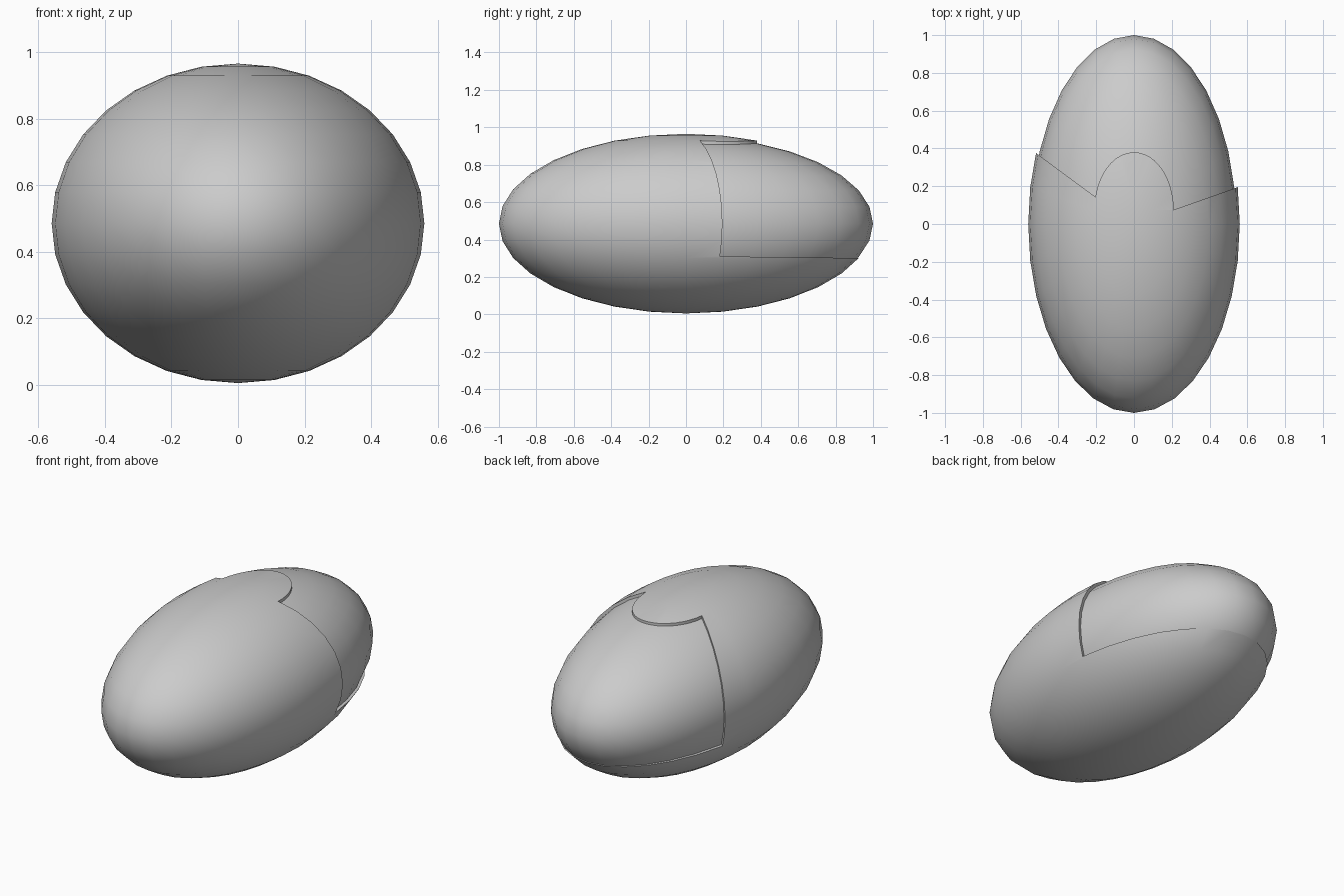
import bpy, bmesh
from math import sin, cos, radians

if "Cube" in bpy.data.objects:
    bpy.data.objects.remove(bpy.data.objects["Cube"])


def ellipsoid(name, size, z):
    bpy.ops.mesh.primitive_uv_sphere_add(segments=32, ring_count=16, radius=1)
    ob = bpy.context.object
    ob.name = name
    for v in ob.data.vertices:
        v.co.x *= size[0]
        v.co.y *= size[1]
        v.co.z = v.co.z * size[2] + z
    bpy.ops.object.shade_smooth()
    return ob


# Inner body, exposed at the upper back
ellipsoid("inner_body", (0.541, 1.0, 0.464), 0.485)

# Outer shell
shell = ellipsoid("outer_shell", (0.56, 1.0, 0.48), 0.485)

# Cutter: plan outline with the rounded tongue, extruded upward
outline = [(0.85, 1.3), (0.85, 0.301), (0.21, 0.075)]
for i in range(1, 21):
    t = radians(167 * i / 20)
    outline.append((0.21 * cos(t), 0.075 + 0.305 * sin(t)))
outline += [(-0.85, 0.62), (-0.85, 1.3)]

bm = bmesh.new()
face = bm.faces.new([bm.verts.new((x, y, 0.312 - 0.012 * y)) for x, y in outline])
top = bmesh.ops.extrude_face_region(bm, geom=[face])["geom"]
bmesh.ops.translate(bm, vec=(0, 0, 1), verts=[g for g in top if isinstance(g, bmesh.types.BMVert)])
bmesh.ops.recalc_face_normals(bm, faces=bm.faces)
mesh = bpy.data.meshes.new("shell_cutter")
bm.to_mesh(mesh)
bm.free()
cutter = bpy.data.objects.new("shell_cutter", mesh)
bpy.context.collection.objects.link(cutter)
cutter.hide_render = True
cutter.hide_set(True)

# Cut the opening out of the shell
mod = shell.modifiers.new("opening", 'BOOLEAN')
mod.operation = 'DIFFERENCE'
mod.solver = 'EXACT'
mod.object = cutter
bpy.context.view_layer.objects.active = shell
shell.select_set(True)
bpy.ops.object.modifier_apply(modifier=mod.name)
bpy.data.objects.remove(cutter)
bpy.ops.object.shade_smooth_by_angle(angle=radians(40))
